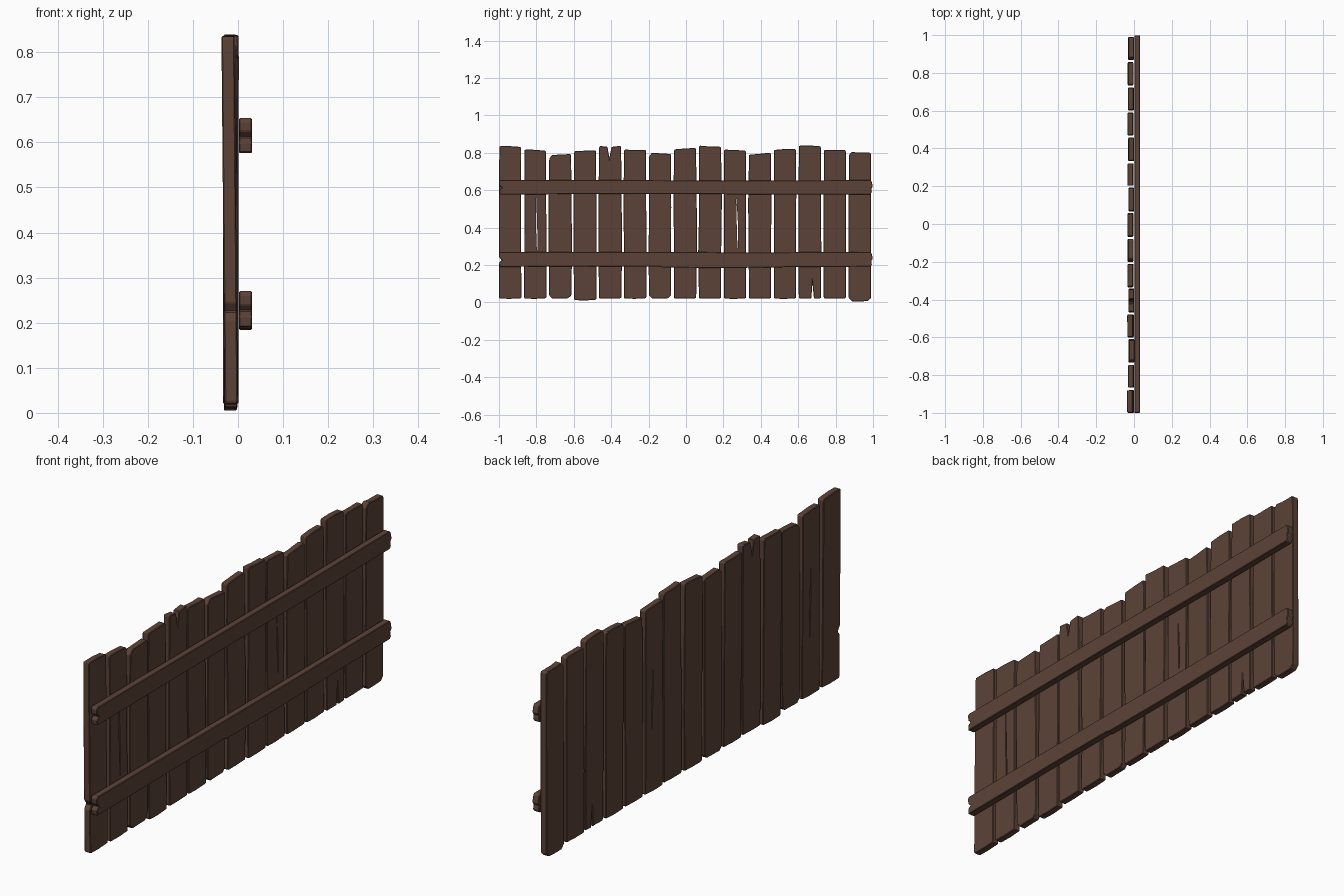
import bpy, bmesh, random
from mathutils import Vector

if "Cube" in bpy.data.objects:
    bpy.data.objects.remove(bpy.data.objects["Cube"])

random.seed(4)
wood = bpy.data.materials.new("dark_brown_wood")
wood.diffuse_color = (0.105, 0.055, 0.038, 1)
wood.use_nodes = True
wood.node_tree.nodes["Principled BSDF"].inputs["Base Color"].default_value = wood.diffuse_color


def board(name, outline, x0, x1, lean=0.0, bevel=0.0025):
    """Extrude a (y, z) outline between x0 and x1; lean shears x with height."""
    bm = bmesh.new()
    n = len(outline)
    a, b = [[bm.verts.new((x + lean * (z - 0.42), y, z)) for y, z in outline]
            for x in (x0, x1)]
    bm.faces.new(a[::-1])
    bm.faces.new(b)
    for i in range(n):
        j = (i + 1) % n
        bm.faces.new((a[i], a[j], b[j], b[i]))
    bmesh.ops.recalc_face_normals(bm, faces=bm.faces)
    mesh = bpy.data.meshes.new(name)
    bm.to_mesh(mesh)
    bm.free()
    mesh.materials.append(wood)
    ob = bpy.data.objects.new(name, mesh)
    bpy.context.collection.objects.link(ob)
    if bevel:
        m = ob.modifiers.new("worn_edges", 'BEVEL')
        m.width = bevel
        m.segments = 1
    return ob


def crack(plank, outline):
    """Cut a thin split through a plank."""
    cutter = board("crack_cutter", outline, -0.1, 0.1, bevel=0)
    cutter.hide_render = True
    cutter.hide_set(True)
    m = plank.modifiers.new("crack", 'BOOLEAN')
    m.operation = 'DIFFERENCE'
    m.solver = 'EXACT'
    m.object = cutter


# Upright planks: top-left and top-right heights, read along y
tops = [(.835, .831), (.816, .811), (.788, .793), (.809, .813), (.836, .837),
        (.817, .815), (.800, .794), (.818, .826), (.838, .832), (.817, .812),
        (.790, .800), (.815, .820), (.838, .835), (.815, .815), (.805, .800)]
bottoms = [.02] * 15
bottoms[3], bottoms[14] = .012, .005
pitch, width = 0.1335, 0.121
# V-shaped splits in the plank ends: index -> (y, depth)
top_splits = {4: (-.410, .065)}
bottom_splits = {12: (.676, .085)}
planks = []

for i, (zl, zr) in enumerate(tops):
    y0 = -1 + i * pitch
    y1 = y0 + width
    j = lambda s=.003: random.uniform(-s, s)
    zb = bottoms[i]
    cut = .018 if i in (2, 6, 14) else .005
    # bottom edge, left to right
    pts = [(y0 + cut + .001, zb), (y0 + width * .5, zb + j(.002))]
    if i in bottom_splits:
        y, d = bottom_splits[i]
        pts += [(y - .006, zb), (y, zb + d), (y + .008, zb)]
    pts += [(y1 - cut, zb + .002), (y1 - .001, zb + cut)]
    # right edge
    pts += [(y1 + j(), .25 + j(.05)), (y1 + j(), .55 + j(.05)), (y1 - .002, zr - .006)]
    # top edge, right to left
    pts += [(y1 - .007, zr)]
    if i in top_splits:
        y, d = top_splits[i]
        pts += [(y + .012, zr - .006), (y, zr - d), (y - .010, zl - .004)]
    else:
        pts += [(y0 + width * (.5 + j(.15)), (zl + zr) / 2 + j(.003))]
    pts += [(y0 + cut, zl), (y0 + .002, zl - cut)]
    # left edge; the first plank has a chip knocked out of it
    if i == 0:
        pts += [(y0, .55), (y0, .245), (y0 + .014, .225), (y0, .205)]
    else:
        pts += [(y0 + j(), .55 + j(.05)), (y0 + j(), .25 + j(.05))]
    pts += [(y0 + .001, zb + cut)]
    off = -.016 + random.choice((-.0025, 0, .0025))
    lean = -.009 if i == 0 else random.uniform(-.008, .004)
    planks.append(board(f"plank_{i + 1}", pts, off - .0145, off + .0145, lean))

# Long splits in the faces of two planks
crack(planks[1], [(-.796, .27), (-.793, .31), (-.797, .45), (-.802, .60),
                  (-.803, .45), (-.799, .31)])
crack(planks[9], [(.276, .27), (.279, .36), (.276, .46), (.268, .56),
                  (.270, .46), (.273, .36)])

# Two horizontal rails with rough ends
for name, z0, z1 in (("lower_rail", .19, .27), ("upper_rail", .577, .654)):
    h = z1 - z0
    low = name == "lower_rail"
    pts = [(-.996, z0), (-.5, z0 + .002), (-.14, z0 + (.001 if low else .003))]
    if low:
        pts += [(-.12, z0 - .004), (.25, z0 - .006)]
    pts += [(.6, z0 - .001), (.985, z0 + .001), (.994, z0 + .012),
            (.990, z0 + h * .4), (.999, z0 + h * .55), (.992, z1 - .006),
            (.985, z1), (.4, z1 - .003), (-.2, z1 - .001), (-.7, z1),
            (-.994, z1), (-1, z1 - .008), (-.998, z0 + h * .62),
            (-.984, z0 + h * .45), (-.999, z0 + h * .3)]
    board(name, pts, .002, .031)
